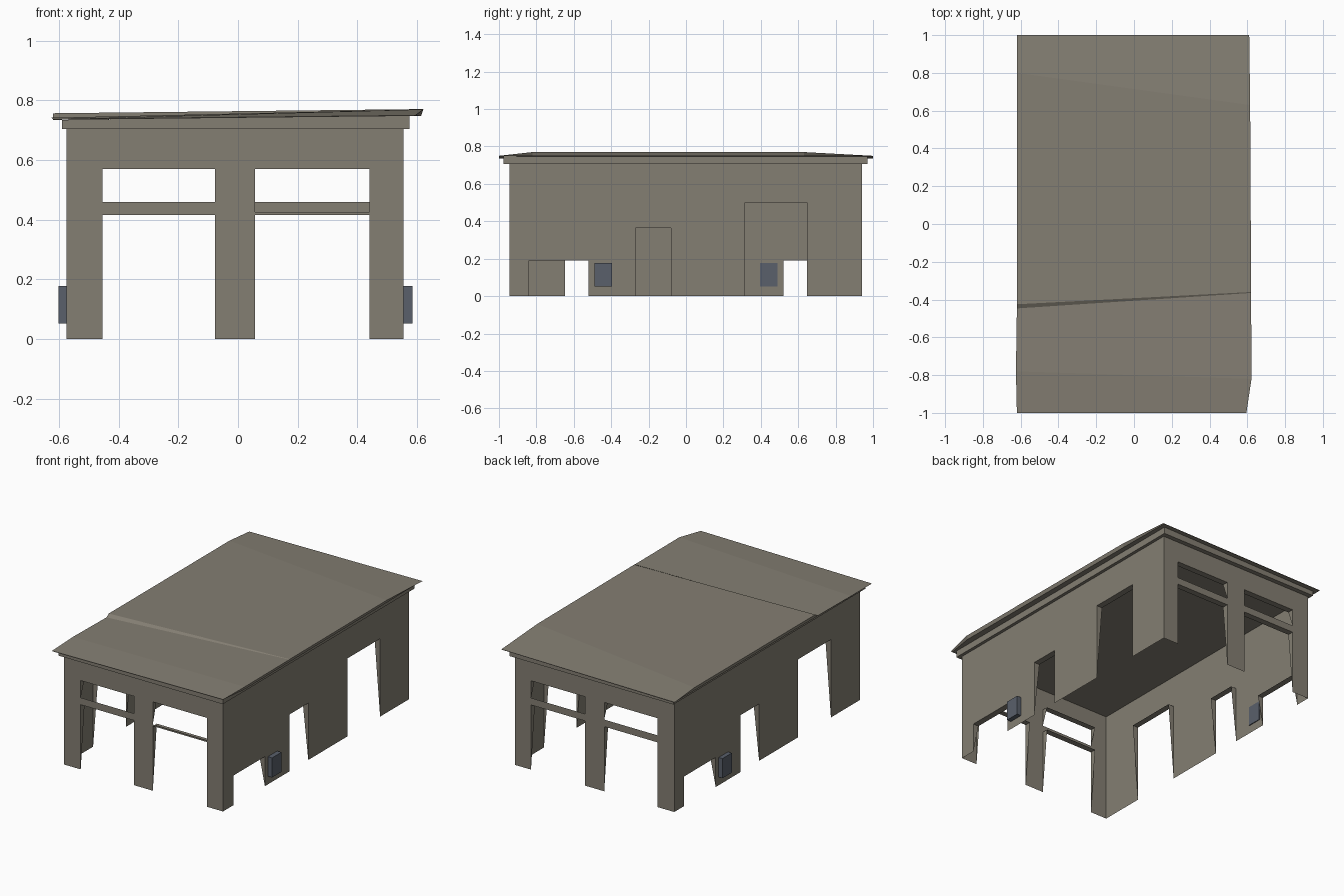
import bpy, bmesh
from mathutils import Vector

cube = bpy.data.objects.get("Cube")
if cube:
    bpy.data.objects.remove(cube, do_unlink=True)


def material(name, rgb):
    m = bpy.data.materials.new(name)
    m.use_nodes = True
    m.diffuse_color = (*rgb, 1)
    m.node_tree.nodes["Principled BSDF"].inputs["Base Color"].default_value = (*rgb, 1)
    return m


STONE = material("warm grey stone", (0.23, 0.21, 0.17))
METAL = material("blue grey metal", (0.1, 0.115, 0.145))
UP = Vector((0, 0, 1))
WALL_TOP = 0.705
REVEAL = 0.04


def finish(name, bm, mat):
    mesh = bpy.data.meshes.new(name)
    bm.to_mesh(mesh)
    bm.free()
    mesh.materials.append(mat)
    obj = bpy.data.objects.new(name, mesh)
    bpy.context.collection.objects.link(obj)
    return obj


def box(name, lo, hi, mat, tilt=0):
    """Box between two corners; tilt lifts the top edge on the +x side."""
    bm = bmesh.new()
    bmesh.ops.create_cube(bm, size=1)
    for v in bm.verts:
        right, top = v.co.x > 0, v.co.z > 0
        v.co = [hi[i] if v.co[i] > 0 else lo[i] for i in range(3)]
        if right and top:
            v.co.z += tilt
    return finish(name, bm, mat)


def wall(name, along, offset, start, end, openings):
    """Thin wall with rectangular openings (u0, u1, z0, z1) and tapering reveals."""
    along = Vector(along)
    out = along.cross(UP)
    bm = bmesh.new()

    def face(*pts):
        bm.faces.new([bm.verts.new(along * u + UP * z + out * (offset - d)) for u, z, d in pts])

    us = sorted({start, end, *(u for o in openings for u in o[:2])})
    zs = sorted({0, WALL_TOP, *(z for o in openings for z in o[2:])})
    for a, b in zip(us, us[1:]):
        for c, d in zip(zs, zs[1:]):
            u, z = (a + b) / 2, (c + d) / 2
            if not any(o[0] < u < o[1] and o[2] < z < o[3] for o in openings):
                face((a, c, 0), (b, c, 0), (b, d, 0), (a, d, 0))
    # lintel undersides and jambs that taper to nothing at the foot
    for a, b, c, d in openings:
        face((a, d, REVEAL), (b, d, REVEAL), (b, d, 0), (a, d, 0))
        face((a, c, 0), (a, d, REVEAL), (a, d, 0))
        face((b, d, 0), (b, d, REVEAL), (b, c, 0))
    bmesh.ops.remove_doubles(bm, verts=bm.verts, dist=0.0001)
    return finish(name, bm, STONE)


# End walls: two doorways each, with transom windows above the beams
wall("front_wall", (1, 0, 0), 0.945, -0.575, 0.555,
     [(-0.455, -0.078, 0, 0.415), (-0.455, -0.078, 0.46, 0.57),
      (0.057, 0.442, 0, 0.415), (0.057, 0.442, 0.425, 0.57)])
wall("back_wall", (-1, 0, 0), 0.94, -0.555, 0.575,
     [(-0.442, -0.057, 0, 0.415), (-0.442, -0.057, 0.46, 0.57),
      (0.078, 0.455, 0, 0.415), (0.078, 0.455, 0.46, 0.57)])

# Side walls share one layout, turned half round
side_openings = [(-0.84, -0.52, 0, 0.19), (-0.27, -0.08, 0, 0.365), (0.315, 0.648, 0, 0.5)]
wall("left_wall", (0, 1, 0), 0.555, -0.945, 0.94, side_openings)
wall("right_wall", (0, -1, 0), 0.575, -0.94, 0.945, side_openings)

# Cornice band, closed below as the ceiling
box("cornice", (-0.59, -0.975, WALL_TOP), (0.575, 0.97, 0.735), STONE, tilt=0.014)

# Wall-mounted utility boxes
box("left_utility_box", (0.55, -0.49, 0.052), (0.585, -0.395, 0.178), METAL)
box("right_utility_box", (-0.602, 0.395, 0.052), (-0.57, 0.49, 0.178), METAL)

# Roof: rows of (left x, y, z) and (right x, y, z) with a slanting step
rows = [((-0.62, -1, 0.737), (0.595, -1, 0.75)),
        ((-0.625, -0.78, 0.742), (0.622, -0.82, 0.77)),
        ((-0.62, -0.447, 0.741), (0.62, -0.365, 0.77)),
        ((-0.62, -0.425, 0.757), (0.62, -0.36, 0.771)),
        ((-0.62, 0.8, 0.757), (0.615, 0.63, 0.77)),
        ((-0.62, 1, 0.739), (0.61, 1, 0.75))]
bm = bmesh.new()
rings = []
for left, right in rows:
    under = [(right[0] - 0.008, right[1], 0.748), (left[0] + 0.005, left[1], 0.735)]
    rings.append([bm.verts.new(p) for p in (left, right, *under)])
for r, s in zip(rings, rings[1:]):
    for i in range(4):
        j = (i + 1) % 4
        bm.faces.new((r[i], r[j], s[j], s[i]))
bm.faces.new(rings[0])
bm.faces.new(rings[-1])
bmesh.ops.recalc_face_normals(bm, faces=bm.faces)
finish("roof", bm, STONE)
